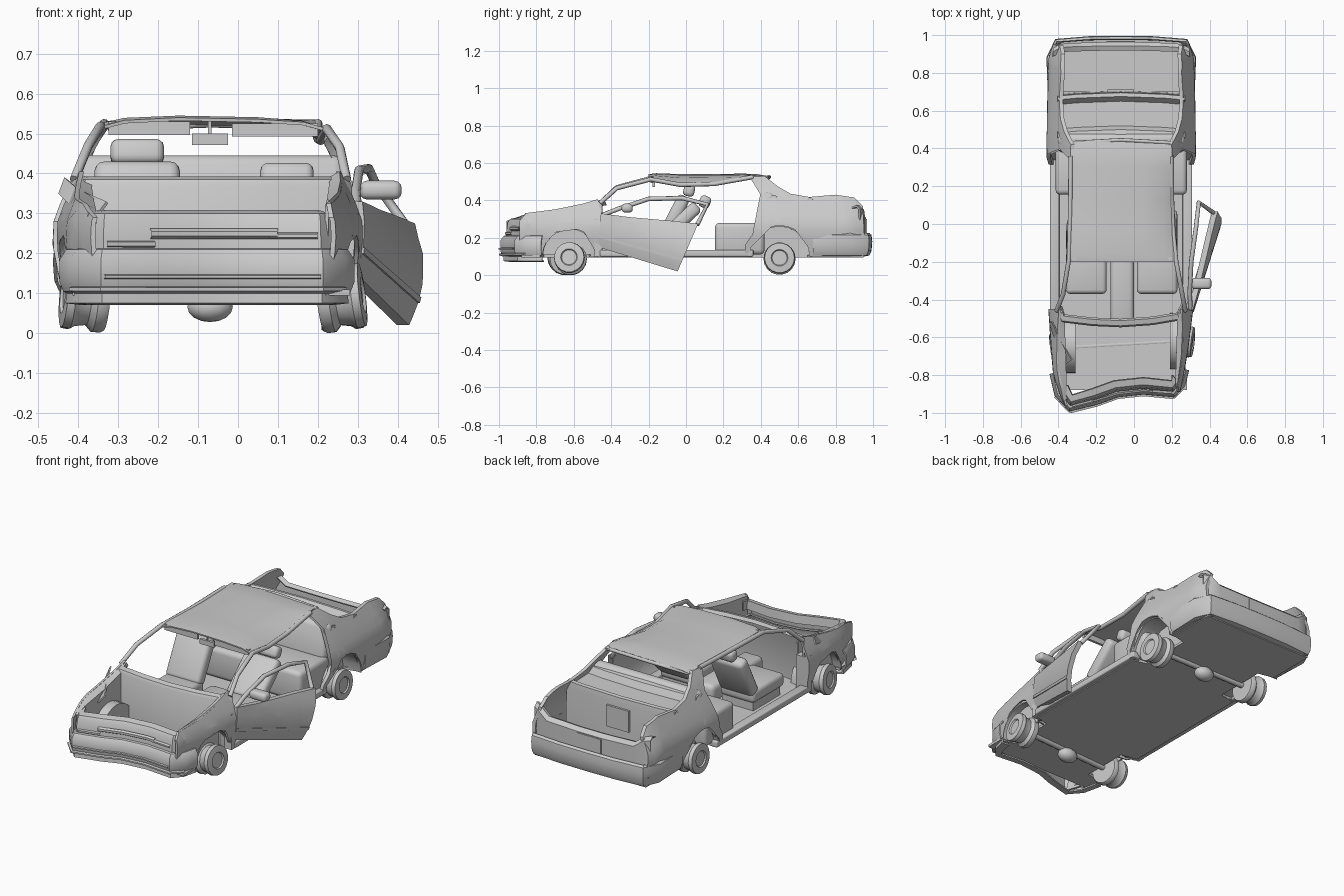
import bpy, bmesh, math
from mathutils import Vector, Matrix

if "Cube" in bpy.data.objects:
    bpy.data.objects.remove(bpy.data.objects["Cube"])

def finish(name, bm, angle=35):
    bmesh.ops.remove_doubles(bm, verts=bm.verts[:], dist=0.0004)
    bmesh.ops.recalc_face_normals(bm, faces=bm.faces[:])
    me = bpy.data.meshes.new(name)
    bm.to_mesh(me)
    bm.free()
    me.shade_smooth()
    me.set_sharp_from_angle(angle=math.radians(angle))
    ob = bpy.data.objects.new(name, me)
    bpy.context.collection.objects.link(ob)
    return ob

def sheet(name, rows, thick=0.008):
    bm = bmesh.new()
    g = [[bm.verts.new(p) for p in r] for r in rows]
    for a, b in zip(g, g[1:]):
        for i in range(len(a) - 1):
            bm.faces.new((a[i], a[i + 1], b[i + 1], b[i]))
    bmesh.ops.remove_doubles(bm, verts=bm.verts[:], dist=0.0004)
    bmesh.ops.recalc_face_normals(bm, faces=bm.faces[:])
    if thick:
        bmesh.ops.solidify(bm, geom=bm.faces[:], thickness=thick)
    return finish(name, bm)

def sweep(name, path, profile, thick=0.008):
    # profile = (outward offset, z) carried along a plan-view path
    rows = [[] for _ in profile]
    for i, p in enumerate(path):
        a, b = Vector(path[max(i - 1, 0)]), Vector(path[min(i + 1, len(path) - 1)])
        t = (b - a).normalized()
        for r, (o, z) in zip(rows, profile):
            r.append((p[0] + t.y * o, p[1] - t.x * o, z))
    return sheet(name, rows, thick)

def panel(name, outline, fx, inward):
    # side outline in (y, z), sliced and bent to x = fx(y, z), then thickened
    bm = bmesh.new()
    bm.faces.new([bm.verts.new((0, y, z)) for y, z in outline])
    bmesh.ops.triangulate(bm, faces=bm.faces[:])
    cuts = [((0, 0, k * 0.04), (0, 0, 1)) for k in range(1, 14)]
    cuts += [((0, k * 0.07, 0), (0, 1, 0)) for k in range(-14, 15)]
    for co, no in cuts:
        bmesh.ops.bisect_plane(bm, geom=bm.verts[:] + bm.edges[:] + bm.faces[:],
                               plane_co=co, plane_no=no, dist=1e-5)
    for v in bm.verts:
        v.co.x = fx(v.co.y, v.co.z)
    r = bmesh.ops.extrude_face_region(bm, geom=bm.faces[:], use_keep_orig=True)
    for v in r["geom"]:
        if isinstance(v, bmesh.types.BMVert):
            v.co.x += inward
    return finish(name, bm)

def box(name, lo, hi, bevel=0.0, tilt=0.0):
    lo, hi = Vector(lo), Vector(hi)
    c, s = (lo + hi) / 2, hi - lo
    bm = bmesh.new()
    bmesh.ops.create_cube(bm, size=1)
    bmesh.ops.scale(bm, vec=s, verts=bm.verts[:])
    if bevel:
        bmesh.ops.bevel(bm, geom=bm.edges[:], offset=bevel, segments=3, profile=0.5, affect='EDGES')
    pivot = Vector((0, 0, -s.z / 2))
    bmesh.ops.rotate(bm, cent=pivot, matrix=Matrix.Rotation(math.radians(-tilt), 3, 'X'), verts=bm.verts[:])
    bmesh.ops.translate(bm, vec=c, verts=bm.verts[:])
    return finish(name, bm)

def tube(name, pts, r):
    cu = bpy.data.curves.new(name, 'CURVE')
    cu.dimensions, cu.bevel_depth, cu.bevel_resolution, cu.use_fill_caps = '3D', r, 2, True
    sp = cu.splines.new('POLY')
    sp.points.add(len(pts) - 1)
    for q, p in zip(sp.points, pts):
        q.co = (*p, 1)
    ob = bpy.data.objects.new(name, cu)
    bpy.context.collection.objects.link(ob)
    return ob

def lerp(table, t):
    for (a, u), (b, v) in zip(table, table[1:]):
        if t <= b:
            return u + (v - u) * max(0, (t - a) / (b - a))
    return table[-1][1]

def arc(cy, cz, r, a0, a1, n=12):
    return [(cy + r * math.cos(math.radians(a0 + (a1 - a0) * i / n)),
             cz + r * math.sin(math.radians(a0 + (a1 - a0) * i / n))) for i in range(n + 1)]

# body plan widths and side tumblehome
LEFT = [(-1, -.35), (-.93, -.385), (-.8, -.43), (-.45, -.455), (.45, -.465), (.88, -.455), (.98, -.42)]
RIGHT = [(-.92, .24), (-.8, .265), (-.65, .29), (-.45, .315), (.45, .33), (.88, .32), (.98, .285)]
INSET = [(.08, .03), (.14, .015), (.22, 0), (.28, .003), (.34, .025), (.41, .06), (.47, .09), (.53, .13)]

# fenders, rear quarters, sills, wheel wells on both sides
for side, tab, s, nose, fy in (("left", LEFT, -1, -.96, -.64), ("right", RIGHT, 1, -.89, -.62)):
    fx = lambda y, z, tab=tab, s=s: lerp(tab, y) - s * lerp(INSET, z)
    fender = [(nose, .09), (nose, .29), (-.86, .325), (-.7, .345), (-.55, .375), (-.45, .405), (-.45, .1)]
    panel(side + "_fender", fender + arc(fy, .1, .15, 0, 180), fx, -s * .012)
    quarter = [(.315, .1), (.315, .16), (.37, .24), (.44, .28), (.47, .36), (.45, .45), (.41, .5), (.34, .525),
               (.42, .53), (.49, .475), (.56, .435), (.66, .418), (.8, .43), (.9, .415), (.945, .37), (.96, .1)]
    panel(side + "_rear_quarter", quarter + arc(.5, .1, .165, 0, 180), fx, -s * .02)
    # fender top and engine bay inner wall
    st = (nose + .03, -.86, -.7, -.55, -.47)
    zt = [(-.96, .29), (-.86, .325), (-.7, .345), (-.55, .375), (-.45, .405)]
    inner = -.355 if s < 0 else .225
    top = [(fx(y, lerp(zt, y)), y, lerp(zt, y)) for y in st]
    mid = [(inner + s * .03 * (y + .9), y, lerp(zt, y) - .012) for y in st]
    low = [(x, y, .11) for x, y, z in mid]
    sheet(side + "_bay_wall", [top, mid, low])
    xs = sorted((fx(0, .14), fx(0, .14) - s * .05))
    box(side + "_sill", (xs[0], -.46, .1), (xs[1], .36, .135), .006)
    xs = sorted((fx(-.47, .3), fx(-.47, .3) - s * .07))
    box(side + "_hinge_post", (xs[0], -.49, .1), (xs[1], -.45, .3))
    for part, cy, r in (("front", fy, .15), ("rear", .5, .165)):
        a = arc(cy, .1, r, 0, 180)
        x0, x1 = fx(cy, .16), (-.31 if s < 0 else .19)
        sheet(f"{side}_{part}_wheel_well", [[(x0 - s * .01, *p) for p in a], [(x1, *p) for p in a],
                                            [(x1, cy, .1) for p in a]], .005)

# floor pan with wheel notches
half = lambda x, xw: [(x, -.88), (x, -.78), (xw, -.76), (xw, -.49), (x, -.47), (x, .33), (xw, .35), (xw, .65), (x, .67), (x, .95)]
bm = bmesh.new()
f = bm.faces.new([bm.verts.new((x, y, .095)) for x, y in half(-.415, -.32) + half(.28, .2)[::-1]])
r = bmesh.ops.extrude_face_region(bm, geom=[f], use_keep_orig=True)
bmesh.ops.translate(bm, vec=(0, 0, .014), verts=[v for v in r["geom"] if isinstance(v, bmesh.types.BMVert)])
finish("floor_pan", bm)

# crumpled nose and front bumper
front = [(-.43, -.79), (-.405, -.9), (-.34, -.975), (-.2, -.94), (-.09, -.9), (.05, -.885), (.21, -.9), (.255, -.85), (.275, -.77)]
sweep("front_bumper", front, [(-.03, .215), (0, .21), (.017, .185), (.018, .13), (.008, .105), (.0, .1), (.002, .075), (-.04, .07)])
sweep("bumper_slot_top", front[2:7], [(.016, .147), (.027, .145), (.027, .138), (.016, .136)], 0)
sweep("bumper_slot_bottom", front[1:8], [(.01, .118), (.025, .114), (.025, .106), (.005, .1)], 0)
sweep("nose_panel", front[1:8], [(-.012, .2), (-.015, .235), (-.022, .28), (-.034, .3), (-.07, .308), (-.075, .26)])
sweep("grille_bar", [(-.22, -.932), (-.09, -.893), (.05, -.876), (.1, -.88)], [(.0, .262), (.012, .255), (.012, .243), (0, .236)], 0)
sweep("left_lamp_ledge", [(-.33, -.955), (-.21, -.925)], [(0, .232), (.014, .228), (.014, .218), (0, .214)], 0)
sweep("right_lamp_ledge", [(.08, -.876), (.2, -.885)], [(0, .252), (.014, .248), (.014, .24), (0, .236)], 0)
sheet("bent_fender_flap", [[(-.435, -.52, .39), (-.40, -.6, .36), (-.33, -.72, .33)],
                           [(-.45, -.52, .35), (-.42, -.62, .32), (-.36, -.74, .29)]])

# firewall and cowl
cowl = [(-.42, -.455), (-.385, -.52), (-.22, -.54), (-.07, -.547), (.1, -.535), (.245, -.51), (.285, -.45)]
sweep("firewall_and_cowl", cowl, [(0, .1), (0, .37), (-.008, .385), (-.035, .392), (-.045, .375)])

# rear bumper and tail panel
back = [(.305, .68), (.313, .88), (.275, .965), (.1, .978), (-.07, .98), (-.24, .978), (-.41, .965), (-.448, .88), (-.44, .68)]
sweep("rear_bumper", back, [(0, .225), (.012, .215), (.016, .18), (.012, .13), (.0, .105), (-.03, .1)])
tx = (-.43, -.395, -.34, -.15, .01, .2, .255, .295)
tz = (.375, .37, .33, .325, .325, .33, .37, .375)
ty = (.93, .952, .958, .963, .963, .958, .952, .93)
sheet("tail_panel", [[(x, y, .2) for x, y in zip(tx, ty)], [(x, y, z - .02) for x, y, z in zip(tx, ty, tz)],
                     [(x, y - .02, z) for x, y, z in zip(tx, ty, tz)], [(x, y - .045, z - .01) for x, y, z in zip(tx, ty, tz)]])
box("plate_recess", (-.145, .955, .215), (.005, .968, .3))

# parcel shelf and trunk
shelf = [(.475, .43), (.5, .425), (.52, .39), (.65, .385), (.675, .415), (.695, .412), (.7, .38), (.705, .11)]
sheet("parcel_shelf_and_trunk_wall", [[(x, y - .02 * abs(x + .07) ** 2 * 8, z) for y, z in shelf] for x in (-.405, -.3, -.07, .16, .27)])
box("trunk_floor", (-.43, .7, .15), (.29, .95, .16))
box("trunk_hatch", (-.14, .7, .24), (0, .712, .36))

# roof skin with dented right edge, rails and headers
rows = []
for y, xl, xr, zl, zc, zr in ((-.2, -.335, .215, .52, .54, .515), (-.16, -.335, .212, .528, .545, .515), (-.03, -.335, .205, .525, .54, .49),
                              (.14, -.335, .2, .522, .54, .495), (.3, -.33, .195, .527, .543, .525), (.38, -.335, .2, .53, .54, .535),
                              (.44, -.33, .195, .52, .53, .525)):
    rows.append([(xl, y, zl), (xl + .05, y, (zl + 2 * zc) / 3), (-.15, y, zc), (.05, y, zc - .004), (xr - .05, y, (zr + 2 * zc) / 3 - .003), (xr, y, zr)])
sheet("roof", rows)
tube("left_roof_rail", [(-.41, -.46, .385), (-.375, -.37, .47), (-.345, -.19, .518), (-.338, .05, .518), (-.335, .36, .525)], .012)
tube("right_roof_rail", [(.272, -.46, .385), (.255, -.37, .465), (.222, -.19, .512), (.207, -.03, .483), (.2, .15, .488), (.2, .36, .525)], .012)
tube("rear_header", [(-.325, .43, .515), (-.07, .445, .525), (.19, .43, .52)], .01)
box("left_visor", (-.325, -.19, .497), (-.12, -.175, .53))
box("right_visor", (-.015, -.19, .493), (.2, -.175, .525))
box("inner_mirror", (-.115, -.18, .472), (-.025, -.165, .5))
box("inner_mirror_stem", (-.075, -.175, .495), (-.067, -.167, .535))

# front seats: one upright, one reclined
for side, x0, tilt, by, hz in (("left", -.36, 27, -.12, .425), ("right", .015, 47, -.12, .425)):
    x1 = x0 + .215
    box(side + "_seat_base", (x0 + .01, -.34, .1), (x1 - .01, -.1, .16))
    box(side + "_seat_cushion", (x0, -.37, .15), (x1, -.09, .225), .022)
    box(side + "_seat_back", (x0, by - .035, .2), (x1, by + .035, .45), .025, tilt)
    t = math.radians(tilt)
    c = Vector((x0 + .1075, by + math.sin(t) * .285, .2 + math.cos(t) * .285))
    box(side + "_headrest", c - Vector((.067, .03, .032)), c + Vector((.067, .03, .032)), .02, tilt * .5)
box("center_console", (-.125, -.52, .1), (0, -.06, .2), .025)

# rear bench
box("rear_bench_cushion", (-.415, .155, .11), (.28, .42, .28), .025)
box("rear_bench_back", (-.405, .37, .25), (.27, .44, .45), .03, 14)

# open sagging door with window frame and mirror
DOOR = [(.15, .02), (.2, .005), (.27, 0), (.35, .01), (.43, .04)]
door_x = lambda y, z: .318 + .315 * (y + .46) - lerp(DOOR, z + .3 * (y + .47))
panel("door", [(-.47, .15), (-.045, .02), (.065, .275), (-.05, .288), (-.3, .31), (-.455, .33)], door_x, -.03)
panel("door_trim_strip", [(-.465, .2), (-.022, .075), (-.015, .09), (-.465, .215)], lambda y, z: door_x(y, z) + .004, -.01)
tube("door_window_frame", [(.42, .06, .27), (.343, .115, .378), (.328, -.02, .412), (.303, -.2, .408), (.295, -.36, .355), (.298, -.45, .32)], .012)
box("door_mirror", (.305, -.345, .335), (.41, -.285, .382), .018)

# wheels and axles
PROF = [(-.055, 0), (-.055, .08), (-.045, .086), (-.025, .086), (-.01, .07), (.02, .075), (.032, .083), (.052, .08), (.055, .045), (.048, .04), (.048, 0)]
for name, x, y, toe, camber in (("left_front", -.385, -.655, 8, 5), ("right_front", .26, -.62, -6, -7),
                                ("left_rear", -.39, .5, 0, 3), ("right_rear", .26, .5, 0, -3)):
    s = 1 if x > 0 else -1
    rings = [[(s * o, r * math.cos(k * math.pi / 9), r * math.sin(k * math.pi / 9)) for k in range(19)] for o, r in PROF]
    w = sheet(name + "_wheel", rings, 0)
    w.location = (x, y, .09)
    w.rotation_euler = (0, math.radians(camber), math.radians(toe))
for name, yl, yr in (("front", -.655, -.62), ("rear", .5, .5)):
    tube(name + "_axle", [(-.37, yl, .095), (.24, yr, .095)], .017)
    bm = bmesh.new()
    bmesh.ops.create_uvsphere(bm, u_segments=14, v_segments=8, radius=.045)
    bmesh.ops.scale(bm, vec=(1.3, 1, .85), verts=bm.verts[:])
    bmesh.ops.translate(bm, vec=(-.07, (yl + yr) / 2, .066), verts=bm.verts[:])
    finish(name + "_differential", bm)
